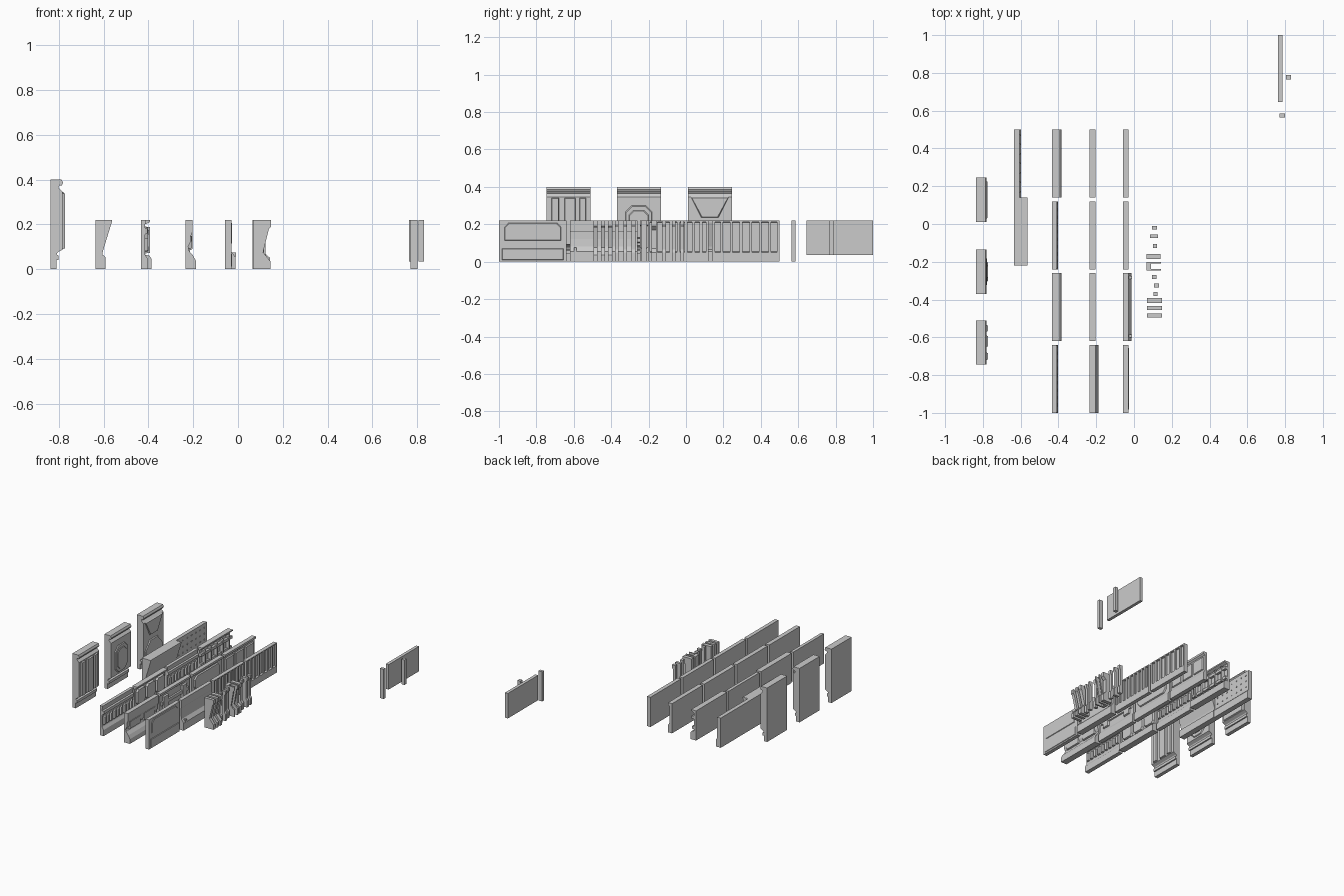
import bpy, bmesh


def finish(name, bm):
    bmesh.ops.recalc_face_normals(bm, faces=bm.faces)
    me = bpy.data.meshes.new(name)
    bm.to_mesh(me)
    bm.free()
    ob = bpy.data.objects.new(name, me)
    bpy.context.collection.objects.link(ob)
    return ob


def extrude(name, pts, vec, taper=0.0):
    bm = bmesh.new()
    f = bm.faces.new([bm.verts.new(p) for p in pts])
    r = bmesh.ops.extrude_face_region(bm, geom=[f])
    vs = [g for g in r["geom"] if isinstance(g, bmesh.types.BMVert)]
    bmesh.ops.translate(bm, verts=vs, vec=vec)
    if taper:
        cy = (min(v.co.y for v in vs) + max(v.co.y for v in vs)) / 2
        cz = (min(v.co.z for v in vs) + max(v.co.z for v in vs)) / 2
        for v in vs:
            for i, c in ((1, cy), (2, cz)):
                d = v.co[i] - c
                v.co[i] -= taper * ((d > 1e-5) - (d < -1e-5))
    return finish(name, bm)


def prism(name, xz, y0, y1):
    """Side profile (x, z) swept along y."""
    return extrude(name, [(x, y0, z) for x, z in xz], (0, y1 - y0, 0))


def plate(name, yz, x0, x1, taper=0.0):
    """Outline (y, z) pushed out along x, optionally chamfered."""
    return extrude(name, [(x0, y, z) for y, z in yz], (x1 - x0, 0, 0), taper)


def box(name, x0, x1, y0, y1, z0, z1, taper=0.0):
    return plate(name, [(y0, z0), (y1, z0), (y1, z1), (y0, z1)], x0, x1, taper)


def octagon(y0, y1, z0, z1, c):
    return [(y0 + c, z0), (y1 - c, z0), (y1, z0 + c), (y1, z1 - c),
            (y1 - c, z1), (y0 + c, z1), (y0, z1 - c), (y0, z0 + c)]


def wall(name, back, pts, y0, y1, top=0.22):
    return prism(name, [(back, 0)] + pts + [(back, top)], y0, y1)


H = 0.22
ROWS = [(0.14, 0.50), (-0.24, 0.12), (-0.62, -0.26), (-1.0, -0.64)]

# Tall wall panels with cornice and kick groove
for i, (y0, y1) in enumerate([(0.01, 0.245), (-0.37, -0.135), (-0.745, -0.51)]):
    wall(f"tall_wall_{i}", -0.837,
         [(-0.81, 0), (-0.81, 0.04), (-0.80, 0.04), (-0.80, 0.06), (-0.81, 0.065),
          (-0.805, 0.075), (-0.783, 0.087), (-0.783, 0.345), (-0.802, 0.365),
          (-0.795, 0.375), (-0.787, 0.372), (-0.78, 0.385), (-0.787, 0.40)],
         y0, y1, 0.40)
    m = (y0 + y1) / 2
    if i == 0:
        plate("upper_wedge", [(m - .1, .345), (m - .045, .235), (m + .045, .235), (m + .1, .345)],
              -0.783, -0.776, 0.004)
        plate("lower_wedge", [(m - .1, .09), (m + .1, .09), (m + .1, .13), (m + .045, .20),
                              (m - .045, .20), (m - .1, .13)], -0.783, -0.776, 0.004)
    elif i == 1:
        plate("octagon_rim", octagon(m - .072, m + .072, .10, .30, .035), -0.783, -0.777, 0.004)
        plate("octagon_core", octagon(m - .052, m + .052, .125, .275, .025), -0.777, -0.773, 0.003)
    else:
        for a, b in ((-.72, -.68), (-.65, -.59), (-.57, -.535)):
            box("wall_rib", -0.783, -0.772, a, b, .09, .34, 0.003)

# Riveted panel and leaning panel
wall("riveted_wall", -0.635, [(-.597, 0), (-.597, .055), (-.606, .065), (-.606, H)], *ROWS[0])
for k in range(7):
    for z in (0.095, 0.14, 0.185):
        box("rivet", -0.606, -0.602, .167 + k * .05, .175 + k * .05, z, z + .008)
wall("leaning_wall", -0.635, [(-.592, 0), (-.592, .055), (-.605, .065), (-.603, .08),
                              (-.563, .21), (-.563, H)], -0.22, 0.14)

# Third row: walls with conduits and blocks
for i, (y0, y1) in enumerate(ROWS):
    deep = i % 2 == 0
    fx = -0.385 if deep else -0.402
    wall(f"conduit_wall_{i}", -0.433, [(fx, 0), (fx, .045), (fx - .01, .06), (-.415, .065),
                                      (-.415, .20), (fx - .008, .21), (fx - .008, H)], y0, y1)
    if i == 0:
        box("lower_conduit", -.415, -.40, y0, y1, .08, .10)
        box("upper_conduit", -.415, -.396, y0, y1, .155, .175)
        for k in range(5):
            box("conduit_clamp", -.415, -.393, y0 + .03 + k * .07, y0 + .05 + k * .07, .07, .19, .003)
    elif i == 2:
        for k in range(3):
            plate("raised_block", octagon(y0 + .015 + k * .115, y0 + .115 + k * .115, .075, .19, .015),
                  -.415, -.402, .005)
    else:
        for k in range(9):
            box("wall_tooth", -.415, -.402, y0 + .01 + k * .039, y0 + .035 + k * .039,
                .08, .14, .003)
        box("upper_band", -.415, -.404, y0, y1, .155, .185, .004)

# Fourth row: stepped and slanted walls
for i, (y0, y1) in enumerate(ROWS):
    if i == 3:
        wall("console_wall", -0.235, [(-.187, 0), (-.187, .035), (-.2, .06), (-.217, .08),
             (-.222, .10), (-.212, .12), (-.212, .145), (-.203, .165), (-.203, H)], y0, y1)
        for a in (y0 + .03, y0 + .20):
            box("console_pad", -.222, -.208, a, a + .13, .09, .15, .004)
        continue
    wall(f"stepped_wall_{i}", -0.235, [(-.203, 0), (-.203, .055), (-.215, .075), (-.215, .195),
                                      (-.203, .205), (-.203, H)], y0, y1)
    if i == 0:
        for k in range(3):
            box("flat_panel", -.215, -.207, y0 + .015 + k * .115, y0 + .115 + k * .115, .085, .185, .004)
    elif i == 1:
        plate("wide_panel", octagon(y0 + .03, y1 - .03, .085, .19, .025), -.215, -.206, .004)
    else:
        box("long_bar", -.215, -.206, y0 + .02, y1 - .02, .12, .15, .003)
        for a in (y0 + .04, y1 - .10):
            box("end_block", -.215, -.204, a, a + .06, .085, .185, .004)

# Fifth row: slatted walls, bulged wall and framed wall
for i, n in ((0, 7), (1, 9)):
    y0, y1 = ROWS[i]
    wall(f"slatted_wall_{i}", -0.058, [(-.03, 0), (-.03, .05), (-.042, .055), (-.042, .21),
                                      (-.03, .213), (-.03, H)], y0, y1)
    p = (y1 - y0) / n
    for k in range(n + 1):
        a = min(max(y0 + k * p - .007, y0), y1 - .014)
        box("slat", -.042, -.03, a, a + .014, .05, .213)
wall("bulged_wall", -0.058, [(-.012, 0), (-.012, .055), (-.03, .08), (-.033, .12),
                            (-.033, .16), (-.03, .165), (-.03, H)], *ROWS[2])
for a in (-.60, -.29):
    box("bulge_foot", -.03, -.010, a, a + .015, .055, .075)
wall("framed_wall", -0.058, [(-.03, 0), (-.03, H)], *ROWS[3])
plate("framed_inset", [(-.97, .112), (-.668, .112), (-.668, .185), (-.69, .208),
                       (-.948, .208), (-.97, .185)], -.03, -.026, .003)
box("framed_kick", -.03, -.026, -.985, -.655, .01, .07, .003)

# Large brackets: foot, slanted spine and overhanging head
for y0, y1 in ((-.495, -.473), (-.455, -.433), (-.418, -.392)):
    prism("slanted_bracket", [(.07, 0), (.145, 0), (.145, .035), (.125, .06), (.112, .075),
                              (.138, .18), (.147, .19), (.147, H), (.07, H)], y0, y1)
prism("notched_bracket", [(.065, 0), (.14, 0), (.14, .05), (.12, .07), (.12, .17),
                          (.14, .19), (.14, H), (.065, H)], -.185, -.158)
# Channel column made from a web and two flanges
box("channel_web", .065, .09, -.247, -.2, 0, H)
for a in (-.247, -.21):
    prism("channel_flange", [(.09, 0), (.143, 0), (.143, .05), (.115, .075), (.135, .19),
                             (.143, .195), (.143, H), (.09, H)], a, a + .01)

# Slim pilasters
for y, w, x0, x1 in ((-.02, .02, .095, .122), (-.065, .02, .085, .127), (-.117, .022, .10, .122),
                     (-.28, .022, .095, .12), (-.325, .02, .105, .132), (-.37, .02, .102, .125)):
    prism("pilaster", [(x0, 0), (x1, 0), (x1, .05), (x1 - .01, .065), (x1 - .01, .185),
                       (x1, .20), (x1, H), (x0, H)], y - w / 2, y + w / 2)

# Detached plain panel and posts
box("plain_panel", .762, .785, .645, 1.0, .035, H)
box("short_post", .805, .83, .765, .79, .035, H)
box("full_post", .77, .80, .563, .585, 0, H)
